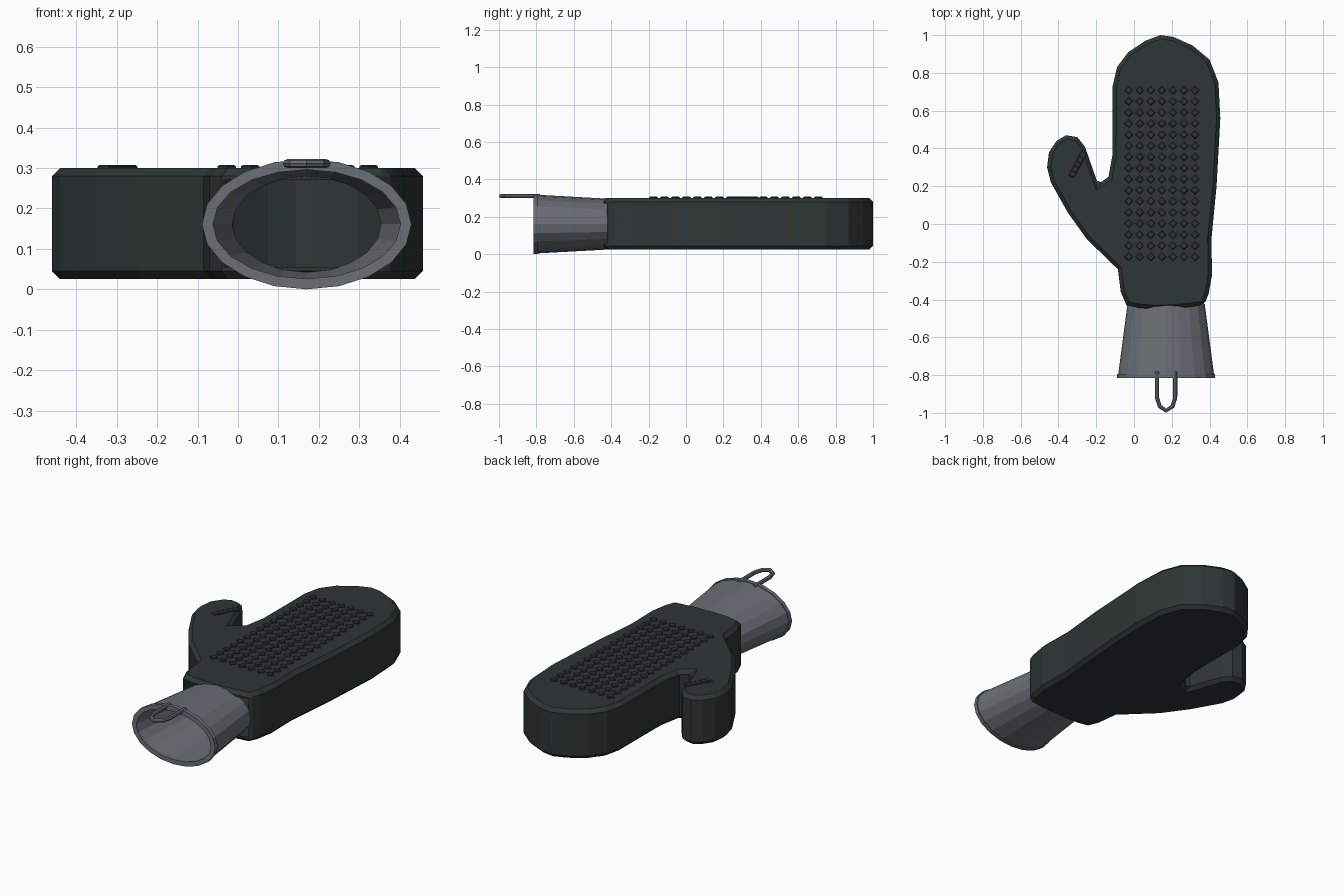
import bpy, bmesh, math
from mathutils import Vector

if "Cube" in bpy.data.objects:
    bpy.data.objects.remove(bpy.data.objects["Cube"])


def material(name, rgb):
    m = bpy.data.materials.new(name)
    m.diffuse_color = (*rgb, 1)
    m.use_nodes = True
    m.node_tree.nodes["Principled BSDF"].inputs["Base Color"].default_value = m.diffuse_color
    return m


DARK = material("dark green grey", (0.027, 0.037, 0.035))
GREY = material("cuff grey", (0.145, 0.16, 0.182))


def finish(name, bm, mat):
    bmesh.ops.recalc_face_normals(bm, faces=bm.faces)
    me = bpy.data.meshes.new(name)
    bm.to_mesh(me)
    bm.free()
    me.materials.append(mat)
    ob = bpy.data.objects.new(name, me)
    bpy.context.collection.objects.link(ob)
    return ob


def prism(name, pts, z0, z1, mat):
    bm = bmesh.new()
    low = [bm.verts.new((x, y, z0)) for x, y in pts]
    high = [bm.verts.new((x, y, z1)) for x, y in pts]
    bm.faces.new(low)
    bm.faces.new(high)
    n = len(pts)
    for i in range(n):
        j = (i + 1) % n
        bm.faces.new((low[i], low[j], high[j], high[i]))
    return finish(name, bm, mat)


def inset(pts, d):
    out = []
    for i, p in enumerate(pts):
        a = (Vector(p) - Vector(pts[i - 1])).normalized()
        b = (Vector(pts[(i + 1) % len(pts)]) - Vector(p)).normalized()
        t = (a + b).normalized()
        q = Vector(p) + Vector((-t.y, t.x)) * d
        out.append((q.x, q.y))
    return out


# Mitten body: counterclockwise outline, wrist first, with thumb on the left
outline = [(-0.04, -0.43), (0.03, -0.445), (0.13, -0.45), (0.24, -0.445), (0.37, -0.43),
           (0.395, -0.37), (0.413, -0.27), (0.41, -0.08), (0.437, 0.2), (0.457, 0.56),
           (0.447, 0.75), (0.40, 0.87), (0.31, 0.945), (0.21, 0.99), (0.14, 1.0),
           (0.06, 0.97), (-0.03, 0.91), (-0.09, 0.83), (-0.113, 0.73), (-0.113, 0.57),
           (-0.115, 0.36), (-0.135, 0.25), (-0.19, 0.21), (-0.225, 0.31), (-0.26, 0.41),
           (-0.30, 0.46), (-0.36, 0.47), (-0.41, 0.44), (-0.45, 0.38), (-0.46, 0.30),
           (-0.44, 0.22), (-0.35, 0.06), (-0.25, -0.08), (-0.085, -0.24), (-0.07, -0.36)]
mitten = prism("mitten_body", outline, 0.025, 0.30, DARK)
bev = mitten.modifiers.new("edge", "BEVEL")
bev.width = 0.02
bev.segments = 1
bev.limit_method = 'ANGLE'
bev.angle_limit = math.radians(60)

# Hand cavity, open at the wrist
cavity = inset(outline, 0.03)
cavity = [(x, -0.6) if i < 5 else (x, y) for i, (x, y) in enumerate(cavity)]
cutter = prism("cavity_cutter", cavity, 0.055, 0.27, DARK)
cutter.hide_render = True
cut = mitten.modifiers.new("cavity", "BOOLEAN")
cut.operation = 'DIFFERENCE'
cut.solver = 'EXACT'
cut.object = cutter
bpy.context.view_layer.objects.active = mitten
for mod in ("edge", "cavity"):
    bpy.ops.object.modifier_apply(modifier=mod)
bpy.data.objects.remove(cutter)


def sleeve(name, rings, mat, sides=20):
    """Closed loop of elliptical rings (y, half width, half height)."""
    bm = bmesh.new()
    loops = []
    for y, rx, rz in rings:
        loops.append([bm.verts.new((0.17 + rx * math.cos(2 * math.pi * k / sides), y,
                                    0.161 + rz * math.sin(2 * math.pi * k / sides)))
                      for k in range(sides)])
    for i, a in enumerate(loops):
        b = loops[(i + 1) % len(loops)]
        for k in range(sides):
            m = (k + 1) % sides
            bm.faces.new((a[k], a[m], b[m], b[k]))
    return finish(name, bm, mat)


# Tapered cuff and its rim
sleeve("cuff", [(-0.80, 0.254, 0.157), (-0.42, 0.204, 0.136),
                (-0.42, 0.184, 0.118), (-0.80, 0.234, 0.137)], GREY)
sleeve("cuff_rim", [(-0.815, 0.259, 0.161), (-0.793, 0.259, 0.161),
                    (-0.793, 0.232, 0.135), (-0.815, 0.232, 0.135)], GREY)

# Hanging loop
half = [(0.048, -0.78), (0.048, -0.92), (0.034, -0.965)]
path = [(0.17 - x, y) for x, y in half] + [(0.17, -0.988)] + \
       [(0.17 + x, y) for x, y in reversed(half)]
bm = bmesh.new()
rings = []
for i, p in enumerate(path):
    t = Vector(path[min(i + 1, len(path) - 1)]) - Vector(path[max(i - 1, 0)])
    t.normalize()
    ring = []
    for k in range(8):
        a = 2 * math.pi * k / 8
        s = 0.011 * math.cos(a)
        ring.append(bm.verts.new((p[0] - t.y * s, p[1] + t.x * s,
                                  0.311 + 0.011 * math.sin(a))))
    rings.append(ring)
for a, b in zip(rings, rings[1:]):
    for k in range(8):
        m = (k + 1) % 8
        bm.faces.new((a[k], a[m], b[m], b[k]))
bm.faces.new(rings[0])
bm.faces.new(rings[-1])
finish("hanging_loop", bm, GREY)


# Diamond grip studs
def studs(name, spots, radius, turn):
    bm = bmesh.new()
    for x, y in spots:
        rows = []
        for z, r in ((0.296, radius), (0.304, radius), (0.308, radius * 0.75)):
            rows.append([bm.verts.new((x + r * math.cos(turn + k * math.pi / 2),
                                       y + r * math.sin(turn + k * math.pi / 2), z))
                         for k in range(4)])
        for a, b in zip(rows, rows[1:]):
            for k in range(4):
                m = (k + 1) % 4
                bm.faces.new((a[k], a[m], b[m], b[k]))
        bm.faces.new(rows[0])
        bm.faces.new(rows[-1])
    return finish(name, bm, DARK)


studs("palm_studs", [(-0.028 + 0.0585 * c, 0.708 - 0.0588 * r)
                     for c in range(7) for r in range(16)], 0.023, 0)
studs("thumb_studs", [(-0.325 + 0.0135 * i, 0.265 + 0.025 * i) for i in range(5)],
      0.023, math.radians(15))
